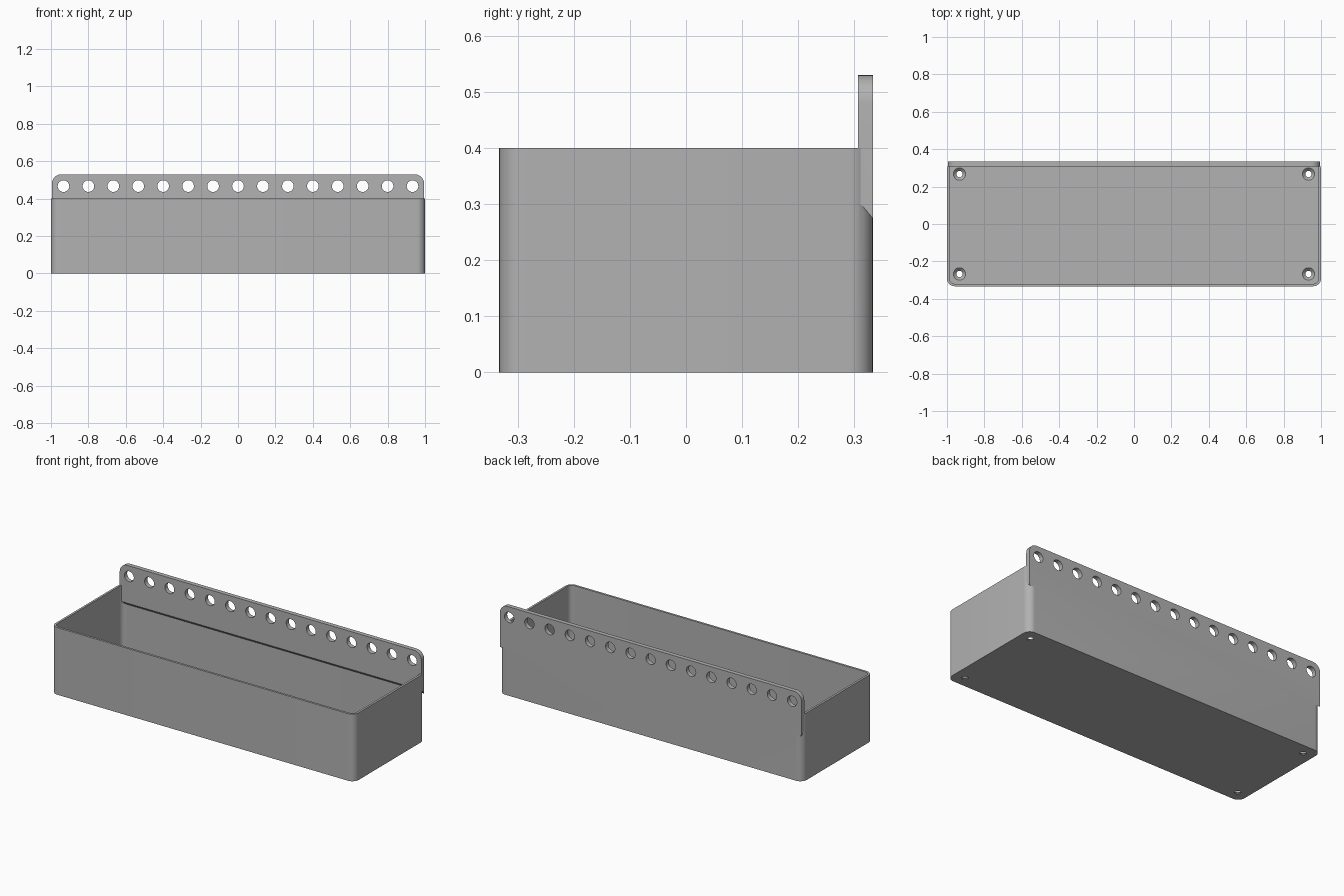
import bpy, bmesh
from math import sin, cos, pi
from mathutils import Matrix

cube = bpy.data.objects.get("Cube")
if cube:
    bpy.data.objects.remove(cube)

HALF_X, HALF_Y, TRAY_H = 1.0, 0.333, 0.4
WALL, FLOOR, CORNER = 0.013, 0.02, 0.042
PLATE_X, PLATE_Y, PLATE_TOP = 0.995, 0.307, 0.53
HOLES, PITCH, HOLE_Z = 15, 0.1333, 0.467

grey = bpy.data.materials.new("plain grey")
grey.use_nodes = True
colour = (0.445, 0.445, 0.445, 1)
grey.diffuse_color = colour
grey.node_tree.nodes["Principled BSDF"].inputs["Base Color"].default_value = colour


def new_object(name, bm):
    bmesh.ops.recalc_face_normals(bm, faces=bm.faces)
    mesh = bpy.data.meshes.new(name)
    bm.to_mesh(mesh)
    bm.free()
    mesh.materials.append(grey)
    obj = bpy.data.objects.new(name, mesh)
    bpy.context.collection.objects.link(obj)
    return obj


def arc(cx, cy, r, start, steps=10):
    """Quarter circle, counter-clockwise."""
    angles = [start + pi / 2 * i / steps for i in range(steps + 1)]
    return [(cx + r * cos(a), cy + r * sin(a)) for a in angles]


def prism(name, points, depth):
    """Extrude a closed outline of 3D points along a vector."""
    bm = bmesh.new()
    face = bm.faces.new([bm.verts.new(p) for p in points])
    out = bmesh.ops.extrude_face_region(bm, geom=[face])
    verts = [g for g in out["geom"] if isinstance(g, bmesh.types.BMVert)]
    bmesh.ops.translate(bm, verts=verts, vec=depth)
    return new_object(name, bm)


def rounded_box(name, hx, hy, r, z0, z1):
    x, y = hx - r, hy - r
    outline = (arc(x, y, r, 0) + arc(-x, y, r, pi / 2)
               + arc(-x, -y, r, pi) + arc(x, -y, r, 3 * pi / 2))
    return prism(name, [(px, py, z0) for px, py in outline], (0, 0, z1 - z0))


def boolean(target, tool, operation):
    """Apply a boolean and drop the tool."""
    mod = target.modifiers.new("boolean", "BOOLEAN")
    mod.operation, mod.solver, mod.object = operation, "EXACT", tool
    tool.hide_render = True
    bpy.context.view_layer.objects.active = target
    bpy.ops.object.modifier_apply(modifier=mod.name)
    bpy.data.objects.remove(tool)


def add_cone(bm, r1, r2, depth, matrix):
    bmesh.ops.create_cone(bm, cap_ends=True, segments=32, radius1=r1,
                          radius2=r2, depth=depth, matrix=matrix)


# Open tray with rounded vertical corners
tray = rounded_box("tray", HALF_X, HALF_Y, CORNER, 0, TRAY_H)
cavity = rounded_box("cavity_cutter", HALF_X - WALL, HALF_Y - WALL,
                     CORNER - WALL, FLOOR, TRAY_H + 0.1)
boolean(tray, cavity, "DIFFERENCE")

# Back mounting plate: rounded top corners, sloped underside
r, bottom = 0.05, 0.275
outline = ([(-PLATE_X, bottom), (PLATE_X, bottom)]
           + arc(PLATE_X - r, PLATE_TOP - r, r, 0)
           + arc(-PLATE_X + r, PLATE_TOP - r, r, pi / 2))
plate = prism("back_plate", [(x, HALF_Y, z) for x, z in outline],
              (0, PLATE_Y - HALF_Y, 0))
for v in plate.data.vertices:
    if v.co.z < bottom + 0.01 and v.co.y < HALF_Y - 0.01:
        v.co.z += 0.03
boolean(tray, plate, "UNION")

# Row of hanging holes
bm = bmesh.new()
for i in range(HOLES):
    x = (i - (HOLES - 1) / 2) * PITCH
    add_cone(bm, 0.031, 0.031, 0.2, Matrix.Translation((x, HALF_Y, HOLE_Z))
             @ Matrix.Rotation(pi / 2, 4, "X"))
boolean(tray, new_object("hole_cutter", bm), "DIFFERENCE")

# Countersunk screw holes in the floor corners
for name, r1, r2, depth, z in (("screw_cutter", 0.017, 0.017, 0.1, 0),
                               ("countersink_cutter", 0.013, 0.033, 0.02, FLOOR - 0.0099)):
    bm = bmesh.new()
    for sx in (-1, 1):
        for sy in (-1, 1):
            add_cone(bm, r1, r2, depth,
                     Matrix.Translation((sx * 0.933, sy * 0.267, z)))
    boolean(tray, new_object(name, bm), "DIFFERENCE")

# Smooth curves, sharp edges
tray.name = "wall_tray"
bpy.context.view_layer.objects.active = tray
tray.select_set(True)
bpy.ops.object.shade_smooth_by_angle(angle=pi / 6)
